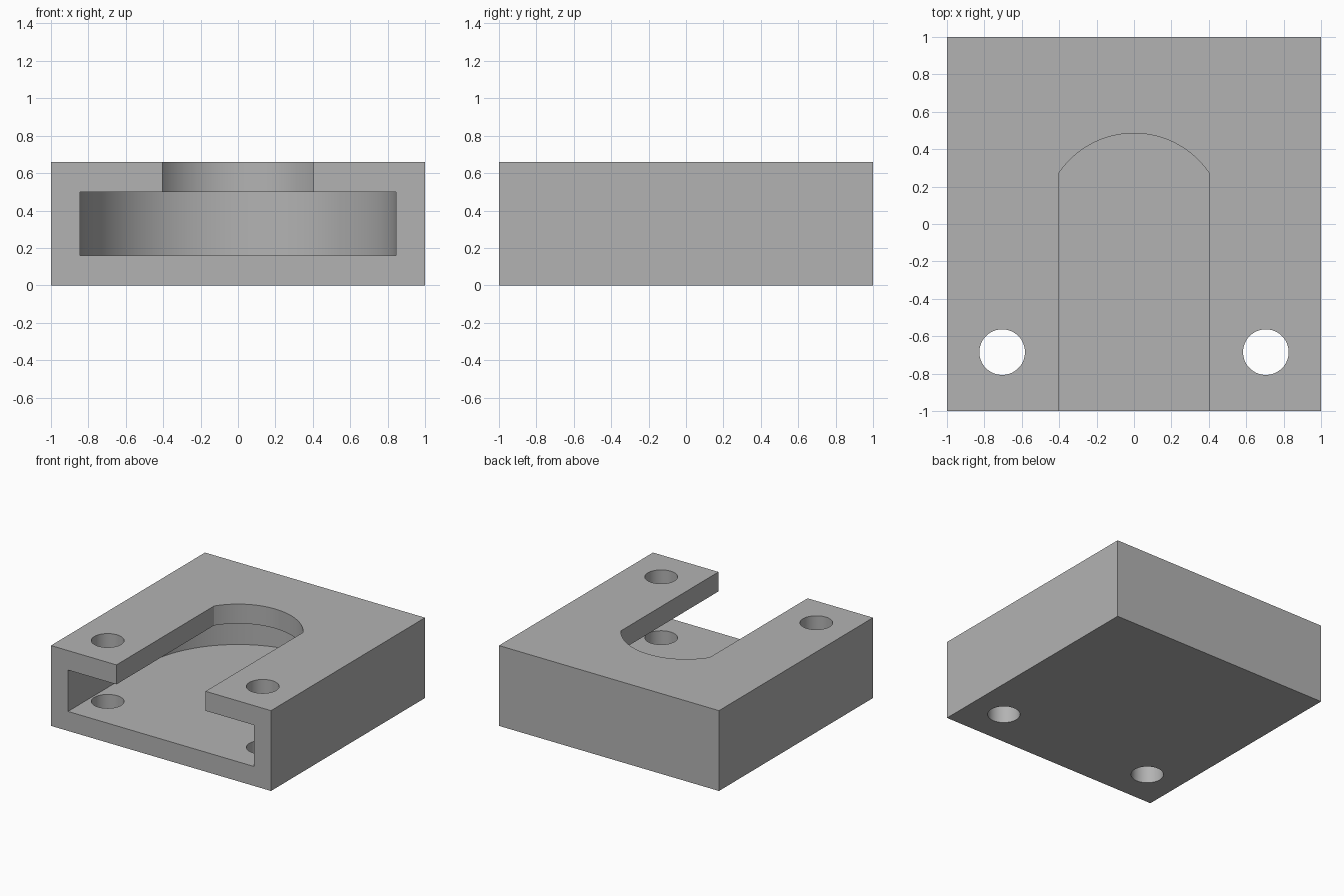
import bpy
import bmesh
import math

cube = bpy.data.objects.get("Cube")
if cube:
    bpy.data.objects.remove(cube, do_unlink=True)

HEIGHT = 0.66
FLOOR, CEILING = 0.16, 0.50
FRONT = -1.2  # cutters overshoot the front face

grey = bpy.data.materials.new("plain_grey")
grey.use_nodes = True
colour = (0.45, 0.45, 0.45, 1)
grey.diffuse_color = colour
grey.node_tree.nodes["Principled BSDF"].inputs["Base Color"].default_value = colour


def prism(name, outline, low, high):
    """Extrude a flat outline from one height to another."""
    bm = bmesh.new()
    face = bm.faces.new([bm.verts.new((x, y, low)) for x, y in outline])
    moved = bmesh.ops.extrude_face_region(bm, geom=[face])["geom"]
    verts = [v for v in moved if isinstance(v, bmesh.types.BMVert)]
    bmesh.ops.translate(bm, verts=verts, vec=(0, 0, high - low))
    bmesh.ops.recalc_face_normals(bm, faces=bm.faces)
    mesh = bpy.data.meshes.new(name)
    bm.to_mesh(mesh)
    bm.free()
    mesh.materials.append(grey)
    obj = bpy.data.objects.new(name, mesh)
    bpy.context.collection.objects.link(obj)
    return obj


def arc(radius, start, end, steps, cx=0, cy=0):
    angles = [start + (end - start) * i / steps for i in range(steps + 1)]
    return [(cx + radius * math.cos(a), cy + radius * math.sin(a)) for a in angles]


def round_ended(half_width, radius):
    """Channel open at the front, closed by an arc about the centre."""
    start = math.acos(half_width / radius)
    return ([(-half_width, FRONT), (half_width, FRONT)]
            + arc(radius, start, math.pi - start, 64))


# Solid block
block = prism("slotted_block", [(-1, -1), (1, -1), (1, 1), (-1, 1)], 0, HEIGHT)

# Wide lower pocket, narrow upper slot and two through holes
cutters = [
    prism("pocket_cutter", round_ended(0.845, 0.845), FLOOR, CEILING),
    prism("slot_cutter", round_ended(0.405, 0.485), CEILING - 0.1, HEIGHT + 0.1),
]
for side, x in (("left", 0.705), ("right", -0.705)):
    circle = arc(0.122, 0, math.tau, 48, x, -0.685)[:-1]
    cutters.append(prism(side + "_hole_cutter", circle, -0.1, HEIGHT + 0.1))

bpy.ops.object.select_all(action="DESELECT")
block.select_set(True)
bpy.context.view_layer.objects.active = block
for cutter in cutters:
    cutter.hide_render = True
    mod = block.modifiers.new(cutter.name, "BOOLEAN")
    mod.operation = "DIFFERENCE"
    mod.solver = "EXACT"
    mod.object = cutter
    bpy.ops.object.modifier_apply(modifier=mod.name)
    bpy.data.objects.remove(cutter, do_unlink=True)

# Smooth curved walls, crisp edges
bpy.ops.object.shade_smooth_by_angle(angle=math.radians(20))
